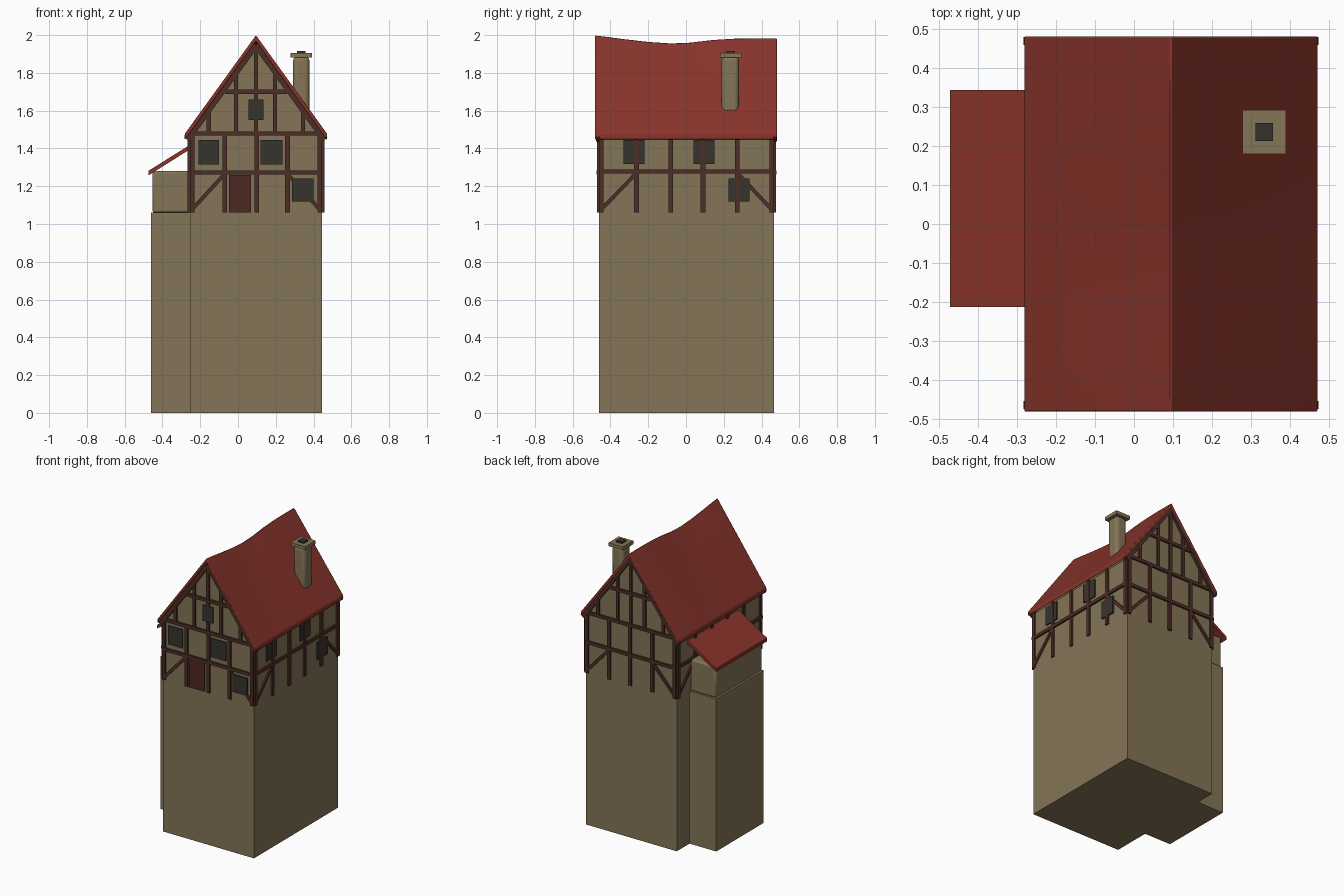
import bpy, bmesh
from mathutils import Vector

if "Cube" in bpy.data.objects:
    bpy.data.objects.remove(bpy.data.objects["Cube"])


def material(name, r, g, b):
    m = bpy.data.materials.new(name)
    m.diffuse_color = (r, g, b, 1)
    m.use_nodes = True
    m.node_tree.nodes["Principled BSDF"].inputs["Base Color"].default_value = m.diffuse_color
    return m


PLASTER = material("plaster", 0.232, 0.176, 0.096)
ROOF = material("roof_tile_red", 0.245, 0.034, 0.024)
TIMBER = material("dark_timber", 0.074, 0.027, 0.019)
DOOR = material("door_brown", 0.078, 0.021, 0.016)
GLASS = material("window_dark", 0.036, 0.034, 0.027)

# House extents and roof line
X0, X1, Y0, Y1 = -0.255, 0.445, -0.46, 0.465
BASE, EAVE, RIDGE_X = 1.06, 1.46, 0.095


def finish(name, bm, mat, bevel=0, segments=2, smooth=False):
    bmesh.ops.recalc_face_normals(bm, faces=bm.faces)
    me = bpy.data.meshes.new(name)
    bm.to_mesh(me)
    bm.free()
    me.materials.append(mat)
    ob = bpy.data.objects.new(name, me)
    bpy.context.collection.objects.link(ob)
    if bevel:
        mod = ob.modifiers.new("bevel", "BEVEL")
        mod.width, mod.segments = bevel, segments
    if smooth:
        bpy.ops.object.select_all(action="DESELECT")
        ob.select_set(True)
        bpy.context.view_layer.objects.active = ob
        bpy.ops.object.shade_smooth_by_angle(angle=0.6)
    return ob


def loft(bm, rings):
    """Skin equal-length closed rings and cap both ends."""
    vs = [[bm.verts.new(p) for p in ring] for ring in rings]
    n = len(vs[0])
    for a, b in zip(vs, vs[1:]):
        for i in range(n):
            bm.faces.new((a[i], a[(i + 1) % n], b[(i + 1) % n], b[i]))
    bm.faces.new(vs[0])
    bm.faces.new(vs[-1])


def box(name, lo, hi, mat, **kw):
    bm = bmesh.new()
    loft(bm, [[(lo[0], lo[1], z), (hi[0], lo[1], z), (hi[0], hi[1], z), (lo[0], hi[1], z)]
              for z in (lo[2], hi[2])])
    return finish(name, bm, mat, **kw)


# Each wall maps (along, height, outward) to world space
WALLS = {
    "front": lambda u, z, w: (u, Y0 - w, z),
    "back": lambda u, z, w: (u, Y1 + w, z),
    "right": lambda u, z, w: (X1 + w, u, z),
    "left": lambda u, z, w: (X0 - w, u, z),
}


def plate(bm, wall, pts, depth):
    loft(bm, [[WALLS[wall](u, z, w) for u, z in pts] for w in (-0.005, depth)])


def beam(bm, wall, a, b, width=0.024, depth=0.012):
    a, b = Vector(a), Vector(b)
    d = (b - a).normalized()
    n = Vector((-d.y, d.x)) * width / 2
    plate(bm, wall, [a - n, b - n, b + n, a + n], depth)


def panel(name, wall, u0, u1, z0, z1, mat, depth=0.008):
    bm = bmesh.new()
    plate(bm, wall, [(u0, z0), (u1, z0), (u1, z1), (u0, z1)], depth)
    finish(name, bm, mat)


# Plinth and gabled upper walls
box("plinth", (X0, Y0, 0), (X1, Y1, BASE), PLASTER)
bm = bmesh.new()
loft(bm, [[(X0, y, BASE), (X1, y, BASE), (X1, y, EAVE), (RIDGE_X, y, 1.92), (X0, y, EAVE)]
          for y in (Y0, Y1)])
finish("gabled_walls", bm, PLASTER)

# Side annex
box("annex_plinth", (-0.46, -0.195, 0), (X0, 0.325, BASE), PLASTER)
box("annex_walls", (-0.453, -0.19, BASE), (X0, 0.32, 1.28), PLASTER, bevel=0.012, smooth=True)

# Annex lean-to roof
bm = bmesh.new()
loft(bm, [[(-0.473, y, 1.258), (-0.25, y, 1.398), (-0.25, y, 1.422), (-0.473, y, 1.282)]
          for y in (-0.213, 0.345)])
finish("annex_roof", bm, ROOF)

# Main roof with a sagging ridge
RIDGE = [(-0.4825, 2.0), (-0.42, 1.993), (-0.33, 1.981), (-0.2, 1.966), (-0.08, 1.958),
         (0.02, 1.962), (0.14, 1.976), (0.25, 1.983), (0.36, 1.985), (0.4825, 1.984)]
HALF = 0.377
bm = bmesh.new()
rings = []
for y, z in RIDGE:
    ring = []
    for t in (-1, -0.5, 0, 0.5, 1):
        ring.append((RIDGE_X + t * HALF, y, z + (1.477 - z) * abs(t)))
    for t in (1, 0.5, 0, -0.5, -1):
        ring.append((RIDGE_X + t * HALF, y, z + (1.477 - z) * abs(t) - 0.032))
    rings.append(ring)
loft(bm, rings)
finish("main_roof", bm, ROOF, bevel=0.005, smooth=True)


# Half-timbering on both gables
def gable_z(x):
    return 1.955 - 1.39 * abs(x - RIDGE_X)


for wall in ("front", "back"):
    bm = bmesh.new()
    for x in (X0 + 0.012, -0.07, 0.10, 0.262, X1 - 0.012):
        if wall == "front" and x == 0.10:
            beam(bm, wall, (x, BASE), (x, 1.47))
        else:
            beam(bm, wall, (x, BASE), (x, 1.475))
    for z, a, b in ((1.273, X0, X1), (1.479, X0, X1), (1.70, -0.07, 0.26)):
        beam(bm, wall, (a, z), (b, z), 0.022, 0.013)
    for x in (-0.155, -0.01, 0.195, 0.345):
        beam(bm, wall, (x, 1.479), (x, gable_z(x) - 0.02), 0.022)
    if wall == "front":
        beam(bm, wall, (RIDGE_X, 1.479), (RIDGE_X, 1.552), 0.022)
        beam(bm, wall, (RIDGE_X, 1.66), (RIDGE_X, 1.93), 0.022)
    else:
        beam(bm, wall, (RIDGE_X, 1.479), (RIDGE_X, 1.93), 0.022)
    beam(bm, wall, (X0 + 0.01, 1.075), (-0.075, 1.26), 0.02, 0.010)
    beam(bm, wall, (X1 - 0.01, 1.075), (0.265, 1.26), 0.02, 0.010)
    for s in (-1, 1):  # rafters under the roof edge
        beam(bm, wall, (RIDGE_X + s * 0.365, 1.447), (RIDGE_X, 1.95), 0.034, 0.016)
    finish(wall + "_timbers", bm, TIMBER)

# Half-timbering on the long walls
for wall in ("right", "left"):
    bm = bmesh.new()
    for y in (Y0 + 0.012, -0.262, -0.08, 0.09, 0.272, Y1 - 0.012):
        beam(bm, wall, (y, BASE), (y, EAVE))
    beam(bm, wall, (Y0, 1.278), (Y1, 1.278), 0.022, 0.013)
    beam(bm, wall, (Y0 + 0.01, 1.075), (-0.267, 1.265), 0.02, 0.010)
    beam(bm, wall, (Y1 - 0.01, 1.075), (0.277, 1.265), 0.02, 0.010)
    finish(wall + "_timbers", bm, TIMBER)

# Door and windows
panel("door", "front", -0.048, 0.07, BASE, 1.26, DOOR)
for i, (wall, u0, u1, z0, z1) in enumerate([
        ("front", -0.21, -0.10, 1.315, 1.445), ("front", 0.12, 0.235, 1.315, 1.445),
        ("front", 0.055, 0.135, 1.55, 1.66), ("front", 0.287, 0.40, 1.12, 1.24),
        ("right", -0.33, -0.22, 1.318, 1.445), ("right", 0.04, 0.15, 1.318, 1.445),
        ("right", 0.225, 0.335, 1.12, 1.24)]):
    # low windows cover the brace behind them
    panel(f"window_{i + 1}", wall, u0, u1, z0, z1, GLASS, 0.0115 if z1 < 1.3 else 0.008)

# Chimney with cap and flue
box("chimney_stack", (0.292, 0.188, 1.5), (0.378, 0.28, 1.886), PLASTER,
    bevel=0.022, segments=3, smooth=True)
box("chimney_cap", (0.279, 0.18, 1.882), (0.391, 0.293, 1.906), PLASTER)
box("chimney_flue", (0.312, 0.213, 1.90), (0.357, 0.259, 1.917), GLASS)
